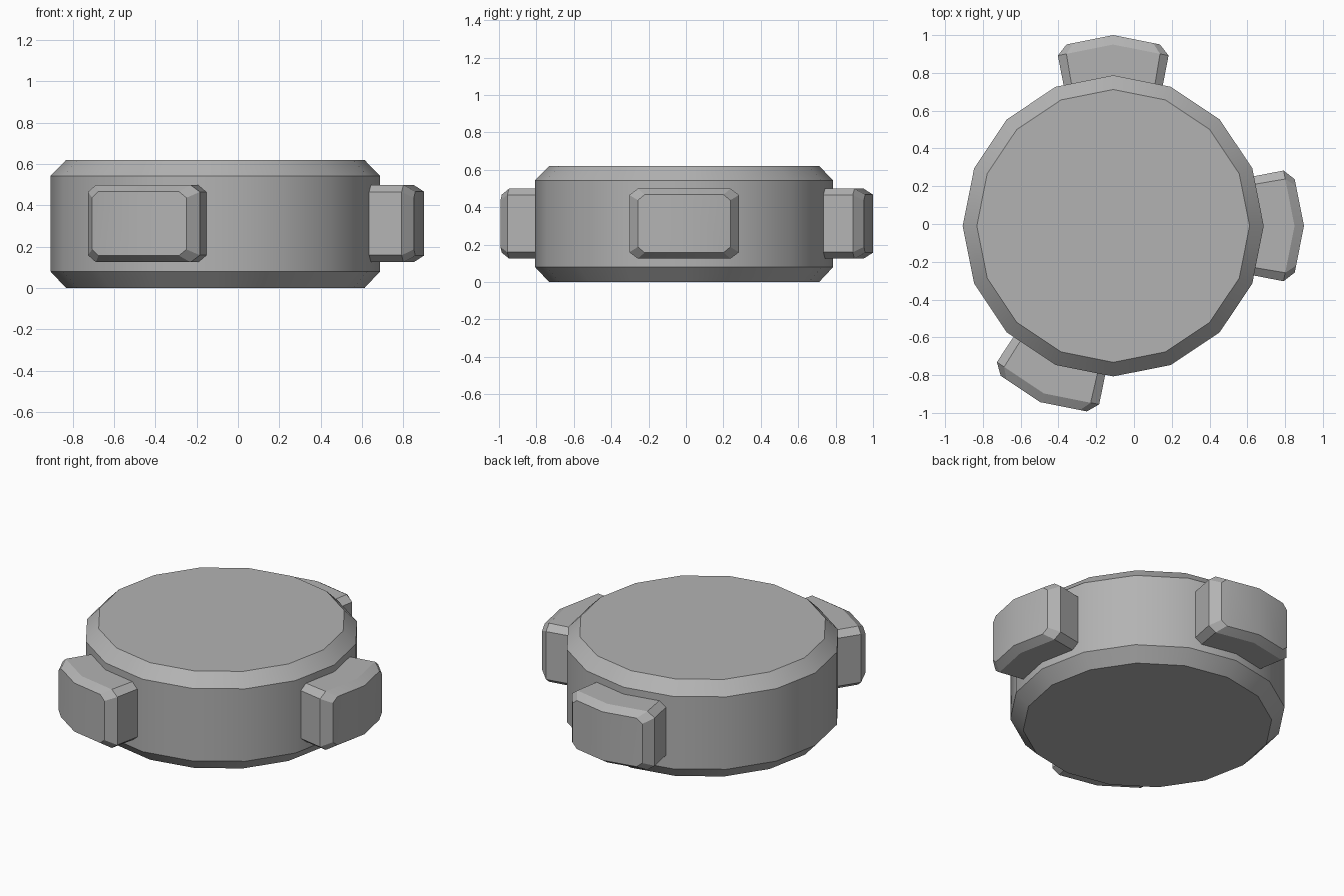
import bpy, bmesh
from math import radians, cos, sin, pi
from mathutils import Matrix, Vector

if "Cube" in bpy.data.objects:
    bpy.data.objects.remove(bpy.data.objects["Cube"])

CENTRE = Vector((-0.11, -0.01, 0))
SIDES = 16

# Darker grey shared by all parts
grey = bpy.data.materials.new("dark_grey")
grey.diffuse_color = (0.45, 0.45, 0.45, 1)
grey.use_nodes = True
grey.node_tree.nodes["Principled BSDF"].inputs["Base Color"].default_value = grey.diffuse_color


def bridge(bm, rings):
    for a, b in zip(rings, rings[1:]):
        for i in range(len(a)):
            j = (i + 1) % len(a)
            bm.faces.new((a[i], a[j], b[j], b[i]))


def make_object(name, bm):
    bmesh.ops.recalc_face_normals(bm, faces=bm.faces)
    mesh = bpy.data.meshes.new(name)
    bm.to_mesh(mesh)
    bm.free()
    mesh.materials.append(grey)
    ob = bpy.data.objects.new(name, mesh)
    bpy.context.collection.objects.link(ob)
    ob.location = CENTRE
    bpy.ops.object.select_all(action='DESELECT')
    ob.select_set(True)
    bpy.context.view_layer.objects.active = ob
    bpy.ops.object.shade_smooth_by_angle(angle=radians(30))


# Drum: 16-sided disc with chamfered rims
bm = bmesh.new()
rings = []
for r, z in [(0.722, 0), (0.797, 0.08), (0.797, 0.543), (0.722, 0.62)]:
    rings.append([bm.verts.new((r * cos(2 * pi * i / SIDES), r * sin(2 * pi * i / SIDES), z))
                  for i in range(SIDES)])
bridge(bm, rings)
bm.faces.new(rings[0][::-1])
bm.faces.new(rings[-1])
make_object("drum", bm)


# Pads: octagonal outline bent over two drum facets, with a chamfered outer edge
def pad(name, angle):
    bm = bmesh.new()
    rings = []
    # radius at the middle, half width, half height, corner cut across and up
    for r, t, h, ct, cz in [(0.74, 0.252, 0.187, 0.040, 0.034),
                            (0.96, 0.293, 0.187, 0.045, 0.034),
                            (1.01, 0.247, 0.155, 0.036, 0.030)]:
        quarter = [(t, h - cz), (t - ct, h)]
        outline = (quarter + [(0, h)] + [(-a, b) for a, b in quarter[::-1]]
                   + [(-a, -b) for a, b in quarter] + [(0, -h)]
                   + [(a, -b) for a, b in quarter[::-1]])
        rings.append([bm.verts.new((r - 0.199 * abs(a), a, 0.312 + b)) for a, b in outline])
    bridge(bm, rings)
    for ring in (rings[0], rings[-1]):
        bm.faces.new(ring[2:8])
        bm.faces.new(ring[7:] + ring[:3])
    bmesh.ops.rotate(bm, verts=bm.verts, matrix=Matrix.Rotation(radians(angle), 3, 'Z'))
    make_object(name, bm)


for name, angle in [("right_pad", 0), ("back_pad", 90), ("front_pad", -112.5)]:
    pad(name, angle)
